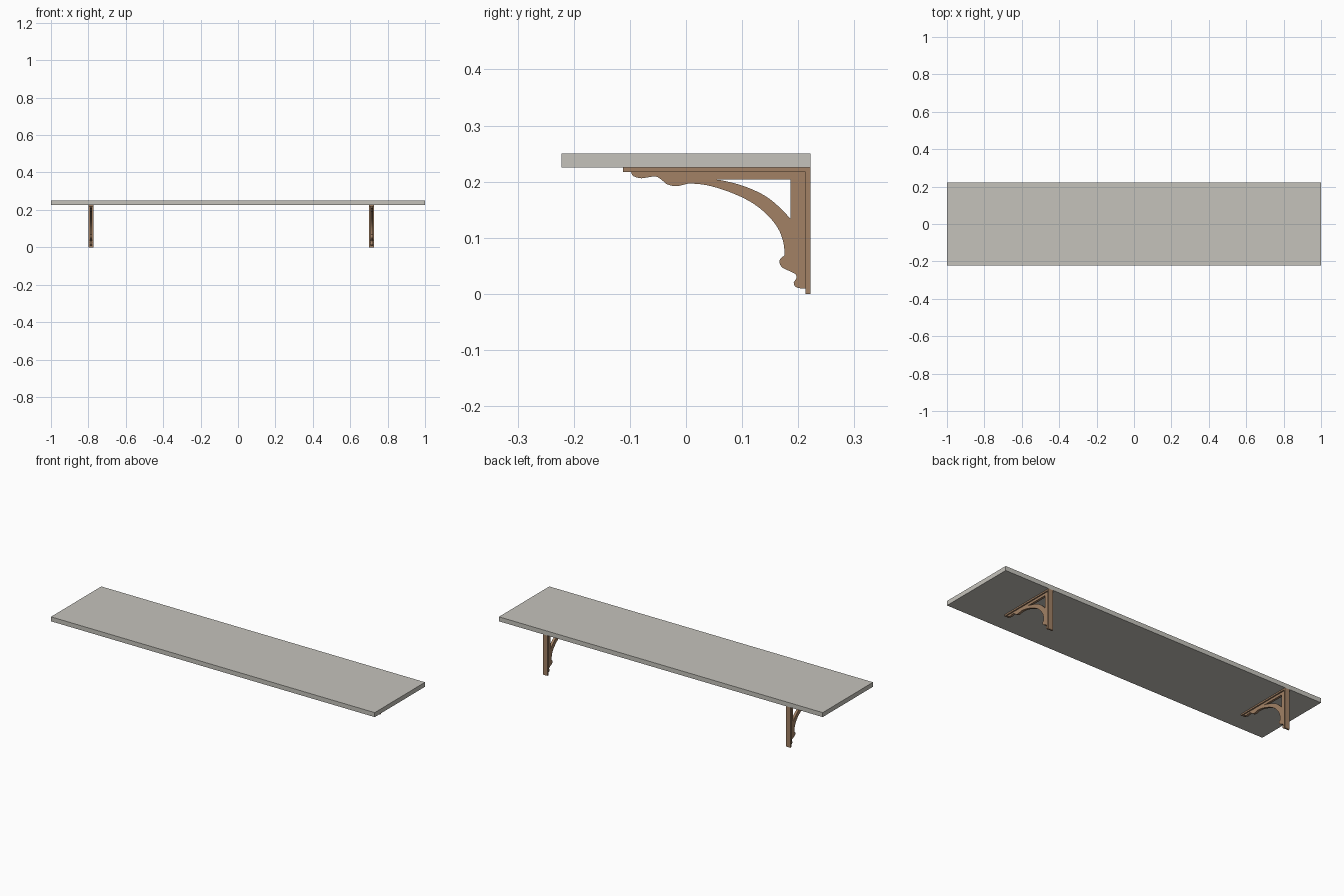
import bpy, bmesh
from mathutils import Matrix, Vector

if "Cube" in bpy.data.objects:
    bpy.data.objects.remove(bpy.data.objects["Cube"])


def material(name, rgb):
    m = bpy.data.materials.new(name)
    m.diffuse_color = (*rgb, 1)
    m.use_nodes = True
    m.node_tree.nodes["Principled BSDF"].inputs["Base Color"].default_value = m.diffuse_color
    return m


stone = material("pale grey board", (0.56, 0.545, 0.50))
wood = material("brown bracket", (0.36, 0.22, 0.13))


def box(name, lo, hi, mat):
    lo, hi = Vector(lo), Vector(hi)
    bm = bmesh.new()
    bmesh.ops.create_cube(bm, size=1)
    for v in bm.verts:
        v.co = Vector([(lo[i] + hi[i]) / 2 + v.co[i] * (hi[i] - lo[i]) for i in range(3)])
    me = bpy.data.meshes.new(name)
    bm.to_mesh(me)
    bm.free()
    me.materials.append(mat)
    ob = bpy.data.objects.new(name, me)
    bpy.context.collection.objects.link(ob)
    return ob


def smooth_path(pts, steps=4):
    """Catmull-Rom curve through the points."""
    p = [Vector(q) for q in pts]
    p = [2 * p[0] - p[1]] + p + [2 * p[-1] - p[-2]]
    out = []
    for i in range(1, len(p) - 2):
        a, b, c, d = p[i - 1:i + 3]
        for k in range(steps):
            t = k / steps
            out.append(0.5 * (2 * b + (c - a) * t + (2 * a - 5 * b + 4 * c - d) * t * t
                              + (3 * b - a - 3 * c + d) * t ** 3))
    return out + [p[-2]]


def web(name, x, loops, width):
    """Profile in the y-z plane, with holes, given a thickness along x."""
    cu = bpy.data.curves.new(name, 'CURVE')
    cu.dimensions = '2D'
    cu.fill_mode = 'BOTH'
    cu.extrude = width / 2
    for loop in loops:
        s = cu.splines.new('POLY')
        s.points.add(len(loop) - 1)
        for pt, q in zip(s.points, loop):
            pt.co = (q[0], q[1], 0, 1)
        s.use_cyclic_u = True
    tmp = bpy.data.objects.new(name + "_curve", cu)
    bpy.context.collection.objects.link(tmp)
    dg = bpy.context.evaluated_depsgraph_get()
    me = bpy.data.meshes.new_from_object(tmp.evaluated_get(dg))
    bpy.data.objects.remove(tmp)
    # local x, y, z -> world y, z, x
    me.transform(Matrix(((0, 0, 1, x), (1, 0, 0, 0), (0, 1, 0, 0), (0, 0, 0, 1))))
    bm = bmesh.new()
    bm.from_mesh(me)
    bmesh.ops.remove_doubles(bm, verts=bm.verts, dist=0.00005)
    bmesh.ops.recalc_face_normals(bm, faces=bm.faces)
    bm.to_mesh(me)
    bm.free()
    me.materials.clear()
    me.materials.append(wood)
    ob = bpy.data.objects.new(name, me)
    bpy.context.collection.objects.link(ob)
    bpy.ops.object.select_all(action='DESELECT')
    ob.select_set(True)
    bpy.context.view_layer.objects.active = ob
    bpy.ops.object.shade_smooth_by_angle()


# Scrolled outline: upper scroll, arch, lower scroll
upper = smooth_path([(-0.098, 0.217), (-0.094, 0.210), (-0.080, 0.206), (-0.066, 0.208),
                     (-0.053, 0.209), (-0.042, 0.202), (-0.033, 0.195), (-0.017, 0.192),
                     (0.006, 0.197)])
arch = smooth_path([(0.006, 0.197), (0.035, 0.194), (0.068, 0.185), (0.104, 0.170),
                    (0.131, 0.153), (0.153, 0.132), (0.167, 0.111), (0.174, 0.089),
                    (0.176, 0.069)])
lower = smooth_path([(0.176, 0.069), (0.168, 0.062), (0.167, 0.054), (0.173, 0.046),
                     (0.186, 0.040), (0.195, 0.035), (0.197, 0.028), (0.192, 0.020),
                     (0.195, 0.013), (0.203, 0.010), (0.214, 0.010)])
outline = upper + arch[1:] + lower[1:] + [Vector((0.214, 0.218)), Vector((-0.098, 0.218))]

# Spandrel opening between arch and the two bars
hole = smooth_path([(0.186, 0.134), (0.168, 0.153), (0.142, 0.174), (0.106, 0.191),
                    (0.070, 0.201), (0.050, 0.204)]) + [Vector((0.186, 0.204))]

# Shelf board
box("shelf_board", (-1, -0.222, 0.225), (1, 0.222, 0.25), stone)

# Two brackets: wall plate, top plate and scrolled web
W = 0.027
for side, x in (("left", -0.786), ("right", 0.714)):
    box(side + "_wall_plate", (x - W / 2, 0.213, 0), (x + W / 2, 0.222, 0.225), wood)
    box(side + "_top_plate", (x - W / 2, -0.112, 0.217), (x + W / 2, 0.213, 0.225), wood)
    web(side + "_scroll_web", x, [outline, hole], 0.013)
